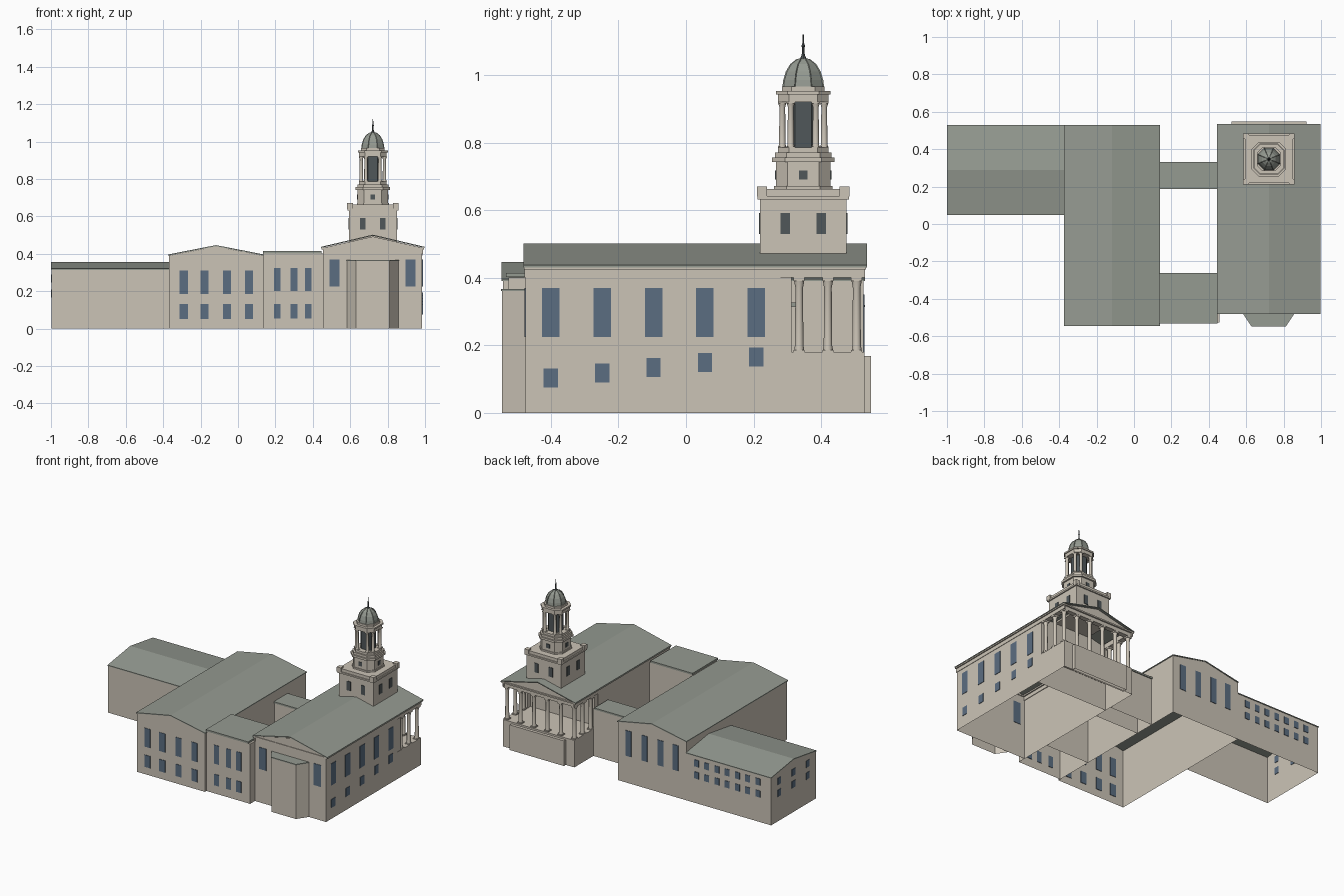
import bpy, bmesh, math
from mathutils import Matrix, Vector

cube = bpy.data.objects.get("Cube")
if cube:
    bpy.data.objects.remove(cube, do_unlink=True)


def material(name, color):
    m = bpy.data.materials.new(name)
    m.use_nodes = True
    m.diffuse_color = (*color, 1)
    m.node_tree.nodes["Principled BSDF"].inputs["Base Color"].default_value = (*color, 1)
    return m


WALL = material("warm stone", (0.60, 0.55, 0.47))
ROOF = material("grey green roof", (0.30, 0.325, 0.285))
GLASS = material("blue glass", (0.105, 0.155, 0.22))
DARK = material("dark opening", (0.08, 0.095, 0.10))


def finish(name, bm, mat):
    bmesh.ops.recalc_face_normals(bm, faces=bm.faces)
    mesh = bpy.data.meshes.new(name)
    bm.to_mesh(mesh)
    bm.free()
    mesh.materials.append(mat)
    obj = bpy.data.objects.new(name, mesh)
    bpy.context.collection.objects.link(obj)
    return obj


def add_box(bm, x0, x1, y0, y1, z0, z1):
    size = Matrix.Diagonal((x1 - x0, y1 - y0, z1 - z0, 1))
    centre = Matrix.Translation(((x0 + x1) / 2, (y0 + y1) / 2, (z0 + z1) / 2))
    bmesh.ops.create_cube(bm, size=1, matrix=centre @ size)


def boxes(name, mat, *dims):
    bm = bmesh.new()
    for d in dims:
        add_box(bm, *d)
    return finish(name, bm, mat)


def prism(name, pts, z0, z1, mat, floor=True):
    """Upright prism over a plan outline."""
    bm = bmesh.new()
    low = [bm.verts.new((x, y, z0)) for x, y in pts]
    top = [bm.verts.new((x, y, z1)) for x, y in pts]
    n = len(pts)
    for i in range(n):
        bm.faces.new((low[i], low[(i + 1) % n], top[(i + 1) % n], top[i]))
    bm.faces.new(top)
    if floor:
        bm.faces.new(low)
    return finish(name, bm, mat)


def rect(x0, x1, y0, y1):
    return [(x0, y0), (x1, y0), (x1, y1), (x0, y1)]


def extrude_profile(name, profile, a0, a1, along_x, mat, skip=()):
    """Sweep a (side, height) profile along x or y, leaving out the listed sides."""
    bm = bmesh.new()
    ends = [[bm.verts.new((a, s, z) if along_x else (s, a, z)) for s, z in profile]
            for a in (a0, a1)]
    n = len(profile)
    for i in range(n):
        if i not in skip:
            j = (i + 1) % n
            bm.faces.new((ends[0][i], ends[0][j], ends[1][j], ends[1][i]))
    for e in ends:
        bm.faces.new(e)
    return finish(name, bm, mat)


def gabled(name, s0, s1, a0, a1, eave, ridge, along_x=False):
    """Walls with gable ends, open underneath and on top."""
    mid = (s0 + s1) / 2
    outline = [(s0, 0), (s1, 0), (s1, eave), (mid, ridge), (s0, eave)]
    extrude_profile(name, outline, a0, a1, along_x, WALL, skip=(0, 2, 3))


def gable_roof(name, s0, s1, a0, a1, eave, ridge, along_x=False, t=0.006):
    mid = (s0 + s1) / 2
    outline = [(s0, eave - t), (mid, ridge - t), (s1, eave - t),
               (s1, eave), (mid, ridge), (s0, eave)]
    extrude_profile(name, outline, a0, a1, along_x, ROOF)


def windows(name, axis, at, centres, width, z0, z1, mat=GLASS, rise=0):
    """Thin plates on a wall at x or y = at; rise lifts each next one."""
    bm = bmesh.new()
    for i, c in enumerate(centres):
        across = (c - width / 2, c + width / 2)
        thin = (at - 0.003, at + 0.003)
        span = thin + across if axis == "x" else across + thin
        add_box(bm, *span, z0 + i * rise, z1 + i * rise)
    finish(name, bm, mat)


def lathe(name, profile, cx, cy, sides, mat, turn=0.0):
    bm = bmesh.new()
    rings = []
    for r, z in profile:
        rings.append([bm.verts.new((cx + r * math.cos(turn + math.tau * k / sides),
                                    cy + r * math.sin(turn + math.tau * k / sides), z))
                      for k in range(sides)])
    for a, b in zip(rings, rings[1:]):
        for k in range(sides):
            j = (k + 1) % sides
            bm.faces.new((a[k], a[j], b[j], b[k]))
    bm.faces.new(rings[0])
    bm.faces.new(rings[-1])
    return finish(name, bm, mat)


def smooth(obj):
    bpy.ops.object.select_all(action="DESELECT")
    obj.select_set(True)
    bpy.context.view_layer.objects.active = obj
    bpy.ops.object.shade_smooth_by_angle(angle=math.radians(40))


# Middle building
gabled("middle_walls", -0.37, 0.135, -0.542, 0.525, 0.39, 0.44)
gable_roof("middle_roof", -0.374, 0.139, -0.546, 0.529, 0.396, 0.446)
bays = (-0.29, -0.18, -0.06, 0.058)
windows("middle_front_upper_windows", "y", -0.542, bays, 0.043, 0.185, 0.31)
windows("middle_front_lower_windows", "y", -0.542, bays, 0.043, 0.05, 0.13)
windows("middle_back_windows", "y", 0.525, bays, 0.043, 0.18, 0.35)

# Side wing
gabled("wing_walls", 0.053, 0.525, -0.998, -0.37, 0.315, 0.35, along_x=True)
gable_roof("wing_roof", 0.048, 0.529, -1.0, -0.37, 0.32, 0.356, along_x=True)
for row, z in (("lower", 0.165), ("upper", 0.245)):
    windows(f"wing_back_{row}_windows", "y", 0.525,
            [-0.445 - 0.076 * i for i in range(7)], 0.035, z, z + 0.045)
    windows(f"wing_end_{row}_windows", "x", -0.998, (0.14, 0.29, 0.44), 0.035, z, z + 0.045)

# Connecting links
prism("front_link_walls", rect(0.135, 0.458, -0.526, -0.268), 0, 0.40, WALL, floor=False)
boxes("front_link_roof", ROOF, (0.135, 0.447, -0.532, -0.262, 0.402, 0.414))
prism("back_link_walls", rect(0.135, 0.458, 0.192, 0.326), 0, 0.315, WALL, floor=False)
boxes("back_link_roof", ROOF, (0.135, 0.447, 0.186, 0.332, 0.315, 0.326))
link_bays = (0.21, 0.30, 0.375)
windows("link_upper_windows", "y", -0.526, link_bays, 0.036, 0.20, 0.325)
windows("link_lower_windows", "y", -0.526, link_bays, 0.036, 0.055, 0.13)

# Hall with polygonal bay
gabled("hall_walls", 0.457, 0.985, -0.475, 0.28, 0.432, 0.492)
gable_roof("hall_roof", 0.444, 0.998, -0.481, 0.535, 0.437, 0.502)
boxes("hall_cornice", WALL, (0.972, 0.995, -0.478, 0.53, 0.424, 0.433),
      (0.447, 0.47, -0.478, 0.53, 0.424, 0.433),
      (0.447, 0.995, -0.479, -0.47, 0.424, 0.433),
      (0.98, 0.988, -0.478, 0.53, 0.40, 0.424),
      (0.454, 0.462, -0.478, 0.53, 0.40, 0.424))
prism("bay_walls", [(0.582, -0.475), (0.63, -0.545), (0.81, -0.545), (0.858, -0.475)],
      0, 0.36, WALL, floor=False)
prism("bay_roof", [(0.58, -0.475), (0.628, -0.548), (0.812, -0.548), (0.86, -0.475)],
      0.36, 0.367, ROOF)
windows("hall_front_windows", "y", -0.475, (0.517, 0.922), 0.053, 0.225, 0.37)
side_bays = [-0.4 + 0.152 * i for i in range(5)]
windows("hall_side_tall_windows", "x", 0.985, side_bays, 0.052, 0.225, 0.37)
windows("hall_side_small_windows", "x", 0.985, side_bays, 0.042, 0.075, 0.131, rise=0.0155)

# Porch: podium, entablature, pediment and columns
prism("porch_podium", rect(0.457, 0.985, 0.28, 0.528), 0, 0.18, WALL, floor=False)
prism("podium_step", rect(0.52, 0.922, 0.52, 0.548), 0, 0.168, WALL, floor=False)
boxes("porch_entablature", WALL, (0.46, 0.984, 0.49, 0.522, 0.40, 0.432),
      (0.46, 0.49, 0.28, 0.50, 0.40, 0.432), (0.952, 0.984, 0.28, 0.50, 0.40, 0.432),
      (0.447, 0.995, 0.515, 0.532, 0.424, 0.433))
extrude_profile("porch_pediment", [(0.46, 0.432), (0.984, 0.432), (0.721, 0.493)],
                0.51, 0.522, False, WALL)
boxes("porch_corner_piers", WALL, (0.955, 0.983, 0.28, 0.312, 0.18, 0.40),
      (0.459, 0.487, 0.28, 0.312, 0.18, 0.40))


def column(name, x, y, r, z0, z1, cap):
    smooth(lathe(name, [(r * 1.15, z0), (r * 1.15, z0 + cap / 2), (r, z0 + cap), (r * 0.9, z1 - cap * 1.5),
                        (r * 1.2, z1 - cap / 2)], x, y, 12, WALL))
    h = r * 1.3
    boxes(name + "_blocks", WALL, (x - h, x + h, y - h, y + h, z1 - cap / 2, z1),
          (x - h, x + h, y - h, y + h, z0, z0 + cap / 3))


spots = [(0.472 + 0.0996 * i, 0.505) for i in range(6)]
spots += [(x, y) for x in (0.472, 0.97) for y in (0.335, 0.42)]
for i, (x, y) in enumerate(spots):
    column(f"porch_column_{i + 1}", x, y, 0.0125, 0.18, 0.40, 0.02)

# Tower
TX, TY = 0.721, 0.347


def square(h, c=0.0):
    """Square plan around the tower axis with corners cut by c."""
    if not c:
        return rect(TX - h, TX + h, TY - h, TY + h)
    k = h - c
    pts = [(h, -k), (h, k), (k, h), (-k, h), (-h, k), (-h, -k), (-k, -h), (k, -h)]
    return [(TX + x, TY + y) for x, y in pts]


stages = [("tower_base", 0.128, 0, 0.455, 0.635), ("tower_base_cornice", 0.136, 0, 0.632, 0.642),
          ("tower_parapet", 0.128, 0, 0.642, 0.662), ("tower_drum", 0.081, 0.034, 0.662, 0.742),
          ("drum_plinth", 0.086, 0.036, 0.662, 0.672), ("drum_cornice", 0.092, 0.038, 0.742, 0.756),
          ("lantern_plinth", 0.083, 0.034, 0.756, 0.771), ("lantern_floor", 0.074, 0.032, 0.771, 0.785),
          ("lantern_entablature", 0.074, 0.032, 0.92, 0.942), ("lantern_cornice", 0.08, 0.034, 0.942, 0.952),
          ("dome_plinth", 0.063, 0.028, 0.952, 0.966)]
for name, h, c, z0, z1 in stages:
    prism(name, square(h, c), z0, z1, WALL)
posts = [(TX + sx * 0.122, TY + sy * 0.122) for sx in (-1, 1) for sy in (-1, 1)]
boxes("parapet_posts", WALL, *[(x - 0.015, x + 0.015, y - 0.015, y + 0.015, 0.64, 0.67) for x, y in posts])

for side, s in (("plus", 1), ("minus", -1)):
    for axis, c in (("x", TX), ("y", TY)):
        other = TY if axis == "x" else TX
        windows(f"tower_windows_{axis}_{side}", axis, c + s * 0.128,
                (other - 0.053, other + 0.053), 0.029, 0.53, 0.592, DARK)
        windows(f"drum_window_{axis}_{side}", axis, c + s * 0.081, (other,), 0.025, 0.69, 0.717, DARK)

# Lantern with paired columns around a dark core
prism("lantern_core", square(0.04, 0.015), 0.785, 0.92, DARK)
for i, (x, y) in enumerate(square(0.062, 0.025)):
    column(f"lantern_column_{i + 1}", x, y, 0.0095, 0.785, 0.92, 0.01)

# Ribbed dome and finial
dome = [(0.064, 0.964), (0.061, 0.985), (0.053, 1.01), (0.039, 1.032), (0.02, 1.046), (0.006, 1.05)]
lathe("dome", dome, TX, TY, 8, ROOF, math.pi / 8)
for k in range(8):
    a = math.pi / 8 + k * math.pi / 4
    bm = bmesh.new()
    side = Vector((-math.sin(a), math.cos(a), 0)) * 0.002
    rows = [[bm.verts.new(Vector((TX + math.cos(a) * (r + d), TY + math.sin(a) * (r + d), z)) + side * q)
             for q, d in ((-1, -0.002), (0, 0.003), (1, -0.002))] for r, z in dome]
    for p, q in zip(rows, rows[1:]):
        for i in range(2):
            bm.faces.new((p[i], p[i + 1], q[i + 1], q[i]))
    finish(f"dome_rib_{k + 1}", bm, ROOF)
lathe("finial", [(0.01, 1.048), (0.006, 1.056), (0.0035, 1.065), (0.0035, 1.082), (0.006, 1.086),
                 (0.003, 1.092), (0.0015, 1.12)], TX, TY, 8, DARK)
